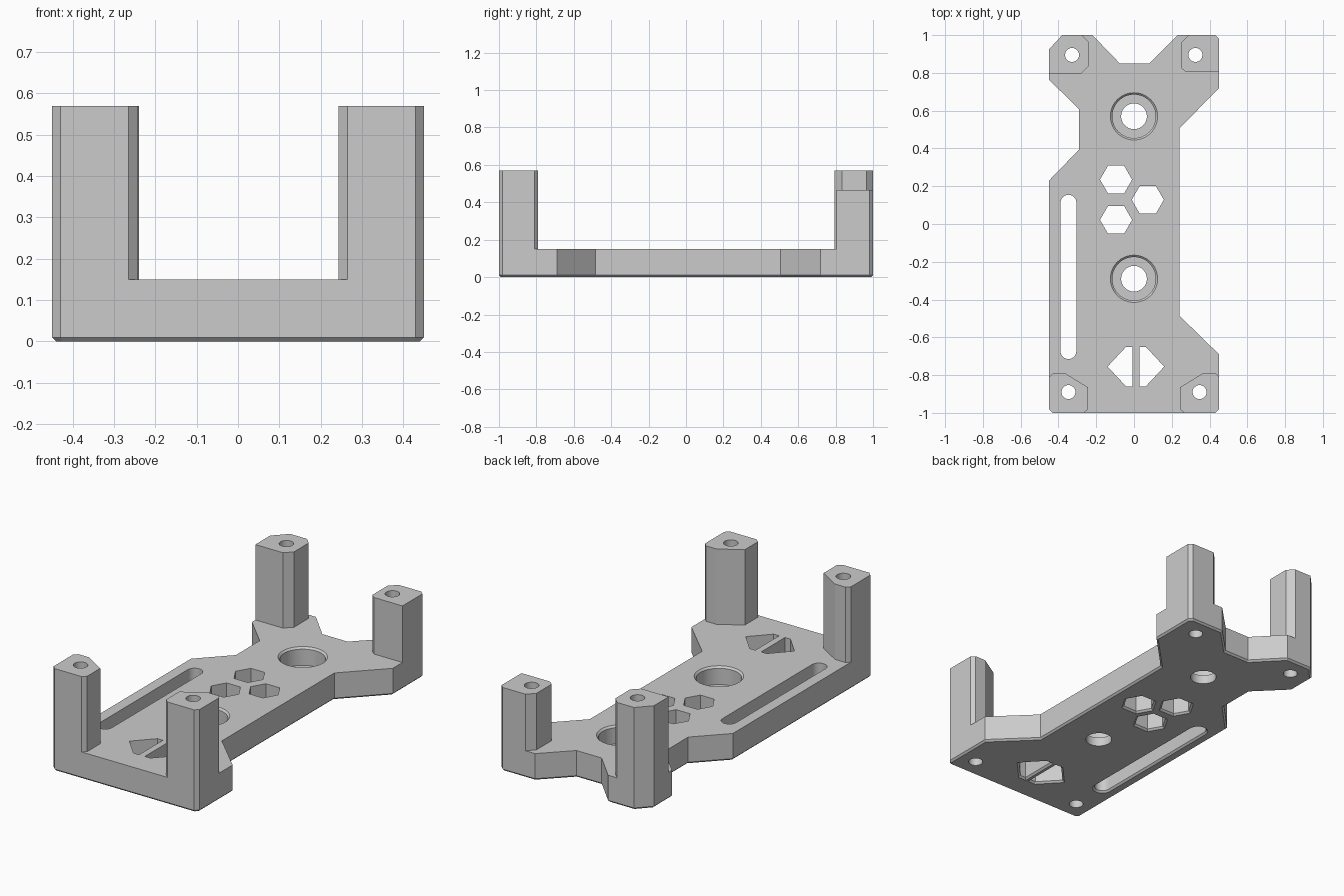
import bpy, bmesh, math
from mathutils import Vector

cube = bpy.data.objects.get("Cube")
if cube:
    bpy.data.objects.remove(cube)

# One plain grey for the whole print
GREY = (0.6, 0.6, 0.6, 1)
grey = bpy.data.materials.new("matte_grey")
grey.use_nodes = True
grey.diffuse_color = GREY
grey.node_tree.nodes["Principled BSDF"].inputs["Base Color"].default_value = GREY

THICK, TOP, LIP = 0.15, 0.57, 0.01


def offset(points, d):
    """Move every edge of a counter-clockwise polygon outwards by d."""
    pts = [Vector(p) for p in points]
    out = []
    for i, p in enumerate(pts):
        a = (p - pts[i - 1]).normalized()
        b = (pts[(i + 1) % len(pts)] - p).normalized()
        na, nb = Vector((a.y, -a.x)), Vector((b.y, -b.x))
        out.append(p + (na + nb) * d / (1 + na.dot(nb)))
    return out


def loft(name, layers):
    """Solid through a stack of (polygon, height) layers."""
    bm = bmesh.new()
    rings = [[bm.verts.new((p[0], p[1], z)) for p in poly] for poly, z in layers]
    for low, high in zip(rings, rings[1:]):
        for i in range(len(low)):
            bm.faces.new((low[i - 1], low[i], high[i], high[i - 1]))
    bm.faces.new(rings[0][::-1])
    bm.faces.new(rings[-1])
    bmesh.ops.recalc_face_normals(bm, faces=bm.faces)
    mesh = bpy.data.meshes.new(name)
    bm.to_mesh(mesh)
    bm.free()
    mesh.materials.append(grey)
    obj = bpy.data.objects.new(name, mesh)
    bpy.context.collection.objects.link(obj)
    return obj


def ring(x, y, r, n=48, start=0.0):
    return [(x + r * math.cos(start + math.tau * i / n),
             y + r * math.sin(start + math.tau * i / n)) for i in range(n)]


def mirrored(points, axis=0.0):
    return [(2 * axis - x, y) for x, y in reversed(points)]


# Base plate, counter-clockwise from the front corner, with a bevelled underside
outline = [(-.45, -.98), (-.43, -1), (.43, -1), (.45, -.98), (.45, -.69),
           (.24, -.485), (.24, .505), (.45, .72), (.45, .98), (.43, 1),
           (.23, 1), (.08, .85), (-.075, .85), (-.22, 1), (-.38, 1),
           (-.45, .925), (-.45, .765), (-.29, .605), (-.29, .395), (-.45, .23)]
plate = loft("mounting_plate", [(offset(outline, -LIP), 0), (outline, LIP), (outline, THICK)])

# Corner posts
front_post = [(-.45, -.98), (-.43, -1), (-.265, -1), (-.243, -.98),
              (-.243, -.865), (-.365, -.79), (-.43, -.79), (-.45, -.81)]
back_right = [(-.45, .795), (-.28, .795), (-.24, .835), (-.24, .965),
              (-.275, 1), (-.38, 1), (-.45, .925)]
back_left = [(.275, .805), (.45, .805), (.45, .98), (.43, 1),
             (.29, 1), (.25, .96), (.25, .825)]
additions = [loft("post", [(poly, THICK - .05), (poly, height)]) for poly, height in (
    (front_post, TOP), (mirrored(front_post), TOP), (back_right, TOP), (back_left, .465))]

cutters = []

# Screw holes through the posts
for x, y in ((-.328, .895), (.325, .895), (-.347, -.89), (.347, -.89)):
    hole = ring(x, y, .037, 32)
    cutters.append(loft("screw_cutter", [(hole, -.1), (hole, 1)]))

# Stepped bearing seats with a bevelled rim
for y in (.57, -.29):
    steps = ((.068, -.1), (.068, .05), (.115, .05), (.115, THICK - LIP),
             (.125, THICK), (.125, THICK + .1))
    cutters.append(loft("seat_cutter", [(ring(0, y, r, 64), z) for r, z in steps]))

# Hexagons, cable slot and the split diamond, all flared underneath
windows = [ring(x, y, .085, 6) for x, y in ((-.095, .235), (-.095, .022), (.073, .128))]
slot = []
for i in range(26):
    a = math.pi * (i if i < 13 else i - 1) / 12
    slot.append((-.347 + .042 * math.cos(a), (.113 if i < 13 else -.673) + .042 * math.sin(a)))
half_diamond = [(-.14, -.755), (-.042, -.86), (-.008, -.86), (-.008, -.65), (-.042, -.65)]
windows += [slot, half_diamond, mirrored(half_diamond, .01)]
for poly in windows:
    cutters.append(loft("window_cutter", [(offset(poly, 2 * LIP), -LIP), (poly, LIP), (poly, THICK + .1)]))

# Join the posts and cut the openings
for operation, tools in (("UNION", additions), ("DIFFERENCE", cutters)):
    for tool in tools:
        tool.hide_render = True
        mod = plate.modifiers.new(tool.name, "BOOLEAN")
        mod.operation, mod.solver, mod.object = operation, "EXACT", tool
bpy.context.view_layer.update()
result = bpy.data.meshes.new_from_object(plate.evaluated_get(bpy.context.evaluated_depsgraph_get()))
plate.modifiers.clear()
plate.data = result
for tool in additions + cutters:
    bpy.data.objects.remove(tool)

# Clean flat regions, keep hard edges crisp
bm = bmesh.new()
bm.from_mesh(result)
bmesh.ops.remove_doubles(bm, verts=bm.verts, dist=.0002)
bmesh.ops.dissolve_limit(bm, angle_limit=math.radians(.5), verts=bm.verts, edges=bm.edges)
bm.to_mesh(result)
bm.free()
bpy.context.view_layer.objects.active = plate
plate.select_set(True)
bpy.ops.object.shade_smooth_by_angle(angle=math.radians(25))
